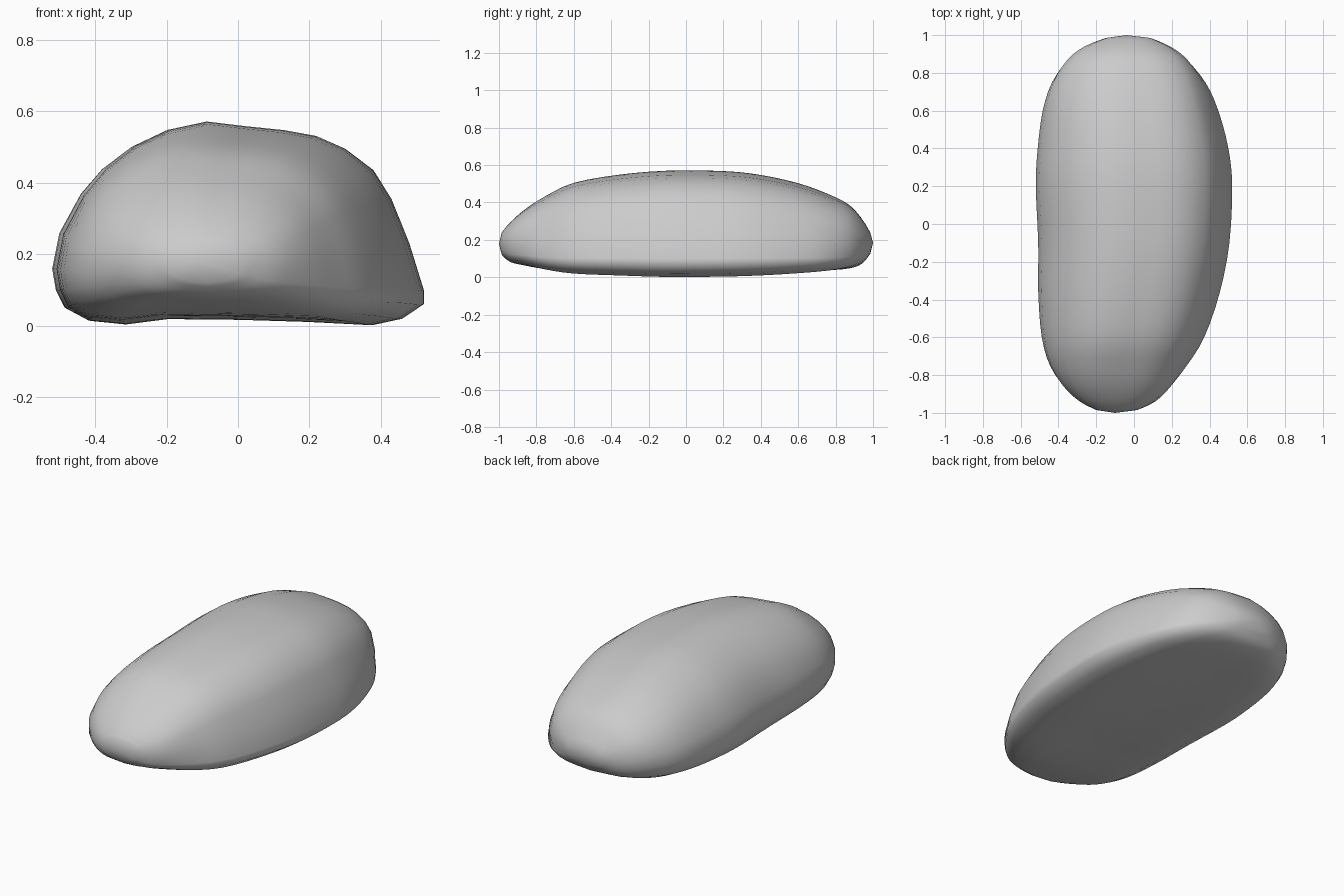
import bpy
import bmesh
from math import hypot

if "Cube" in bpy.data.objects:
    bpy.data.objects.remove(bpy.data.objects["Cube"])

# Cross-section seen from the front (x, z), counter-clockwise around the body
PROFILE = [(-0.52, 0.16), (-0.50, 0.26), (-0.44, 0.37), (-0.38, 0.44), (-0.30, 0.50),
           (-0.20, 0.547), (-0.09, 0.57), (0.02, 0.557), (0.13, 0.546), (0.22, 0.53),
           (0.30, 0.495), (0.38, 0.435), (0.43, 0.355), (0.48, 0.23), (0.52, 0.10),
           (0.52, 0.06), (0.46, 0.02), (0.38, 0.003), (0.20, 0.012), (0.0, 0.018),
           (-0.20, 0.02), (-0.32, 0.005), (-0.42, 0.015), (-0.485, 0.05), (-0.51, 0.10)]

# Stations along the length: y, left x, right x, bottom z, top z
STATIONS = [(-0.985, -0.20, 0.02, 0.120, 0.240), (-0.94, -0.29, 0.12, 0.080, 0.295),
            (-0.86, -0.38, 0.21, 0.058, 0.365), (-0.75, -0.45, 0.29, 0.035, 0.435),
            (-0.60, -0.49, 0.375, 0.018, 0.505), (-0.36, -0.507, 0.455, 0.010, 0.548),
            (-0.10, -0.507, 0.505, 0.002, 0.570), (0.20, -0.52, 0.52, 0.004, 0.568),
            (0.40, -0.51, 0.50, 0.010, 0.547), (0.60, -0.485, 0.45, 0.020, 0.503),
            (0.75, -0.44, 0.39, 0.028, 0.450), (0.87, -0.36, 0.30, 0.042, 0.390),
            (0.94, -0.265, 0.20, 0.070, 0.315), (0.985, -0.15, 0.09, 0.125, 0.240)]
POLES = [(-0.10, -1.0, 0.18), (-0.04, 1.0, 0.185)]


def catmull(a, b, c, d, t):
    return tuple(0.5 * (2 * q + (r - p) * t + (2 * p - 5 * q + 4 * r - s) * t * t
                        + (3 * q - p - 3 * r + s) * t ** 3)
                 for p, q, r, s in zip(a, b, c, d))


def refine(rows, steps):
    """Smoothly interpolate extra stations between the given ones."""
    out = []
    last = len(rows) - 1
    for i in range(last):
        quad = [rows[max(0, min(last, i + k))] for k in (-1, 0, 1, 2)]
        out += [catmull(*quad, s / steps) for s in range(steps)]
    return out + [rows[-1]]


def section(bm, y, left, right, bottom, top):
    """One ring: the profile fitted to its box, rounder towards the ends."""
    blend = abs(y) ** 6
    ring = []
    for px, pz in PROFILE:
        u, v = px / 0.52, 2 * (pz - 0.003) / 0.567 - 1
        r = hypot(u, v)
        u += (u / r - u) * blend
        v += (v / r - v) * blend
        ring.append(bm.verts.new(((left + right) / 2 + u * (right - left) / 2, y,
                                  (bottom + top) / 2 + v * (top - bottom) / 2)))
    return ring


# Rounded stone body lofted from front to back
bm = bmesh.new()
rings = [section(bm, *row) for row in refine(STATIONS, 3)]
n = len(PROFILE)
for a, b in zip(rings, rings[1:]):
    for i in range(n):
        j = (i + 1) % n
        bm.faces.new((a[i], a[j], b[j], b[i]))

# Closed tips
for pole, ring in zip(POLES, (rings[0], rings[-1])):
    tip = bm.verts.new(pole)
    for i in range(n):
        bm.faces.new((ring[i], ring[(i + 1) % n], tip))

bmesh.ops.recalc_face_normals(bm, faces=bm.faces)
for f in bm.faces:
    f.smooth = True
mesh = bpy.data.meshes.new("rounded_stone")
bm.to_mesh(mesh)
bm.free()
stone = bpy.data.objects.new("rounded_stone", mesh)
bpy.context.collection.objects.link(stone)
